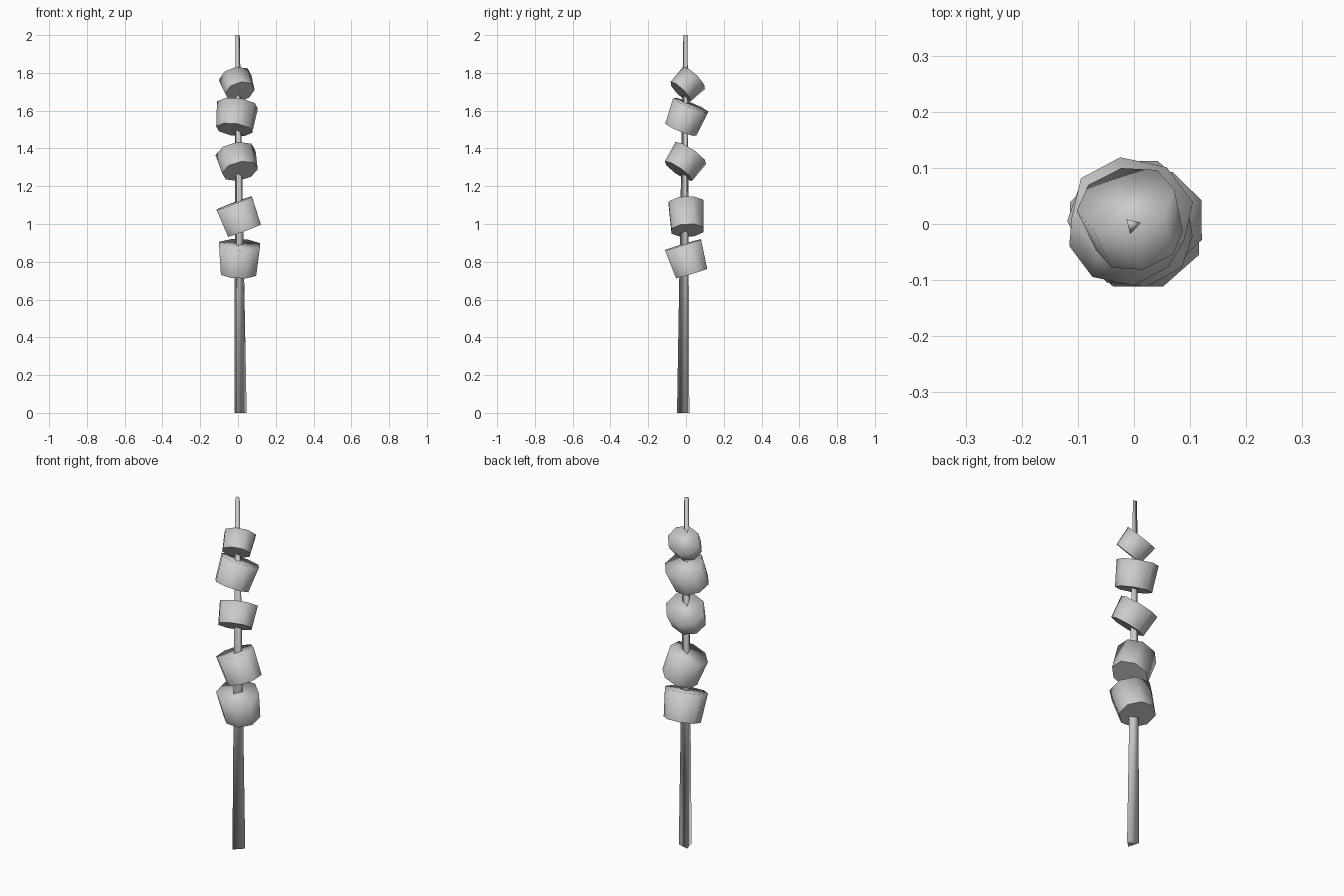
import bpy, bmesh, math
from mathutils import Vector, Matrix

if "Cube" in bpy.data.objects:
    bpy.data.objects.remove(bpy.data.objects["Cube"])

grey = bpy.data.materials.new("plain_grey")
grey.use_nodes = True
colour = (0.6, 0.6, 0.6, 1)
grey.diffuse_color = colour
grey.node_tree.nodes["Principled BSDF"].inputs["Base Color"].default_value = colour


def tapered_prism(name, sides, bottom, top, r_bottom, r_top, turn, squash=1.0, lean=True):
    """Smooth tapered prism running from the bottom centre to the top centre."""
    bottom, top = Vector(bottom), Vector(top)
    axis = top - bottom
    up = Vector((0, 0, 1))
    tilt = up.rotation_difference(axis).to_matrix().to_4x4() if lean else Matrix.Identity(4)
    if not lean:  # keep the ends level and slide the top ring sideways
        tilt[0][2], tilt[1][2] = axis.x / axis.z, axis.y / axis.z
    matrix = (Matrix.Translation((bottom + top) / 2) @ tilt
              @ Matrix.Diagonal((1, squash, 1, 1))
              @ Matrix.Rotation(math.radians(turn), 4, "Z"))
    bm = bmesh.new()
    bmesh.ops.create_cone(bm, cap_ends=True, segments=sides, radius1=r_bottom,
                          radius2=r_top, depth=axis.length if lean else axis.z)
    # Rounded shading over the top, crisp rim around the underside
    for face in bm.faces:
        face.smooth = True
    for face in bm.faces:
        if face.normal.z < -0.9:
            for edge in face.edges:
                edge.smooth = sides == 3
    bm.transform(matrix)
    mesh = bpy.data.meshes.new(name)
    bm.to_mesh(mesh)
    bm.free()
    mesh.materials.append(grey)
    obj = bpy.data.objects.new(name, mesh)
    bpy.context.collection.objects.link(obj)
    return obj


# Three-sided skewer, thinner at the tip
tapered_prism("skewer", 3, (0.008, -0.01, 0), (-0.004, -0.001, 2),
              0.039, 0.0135, 45, lean=False)

# Tilted eight-sided chunks, from the lowest to the highest:
# bottom centre, top centre, bottom radius, top radius, turn
chunks = [
    ((0.003, 0.03, 0.738), (0.008, -0.016, 0.89), 0.101, 0.117, 22.5),
    ((0.034, 0.008, 0.966), (-0.02, 0.0, 1.11), 0.1, 0.108, 22.5),
    ((0.01, -0.04, 1.28), (-0.013, 0.026, 1.376), 0.097, 0.109, 10),
    ((-0.02, -0.027, 1.5), (-0.003, 0.025, 1.63), 0.098, 0.111, 10),
    ((0.01, -0.03, 1.7), (-0.015, 0.042, 1.773), 0.08, 0.09, 10),
]
for number, (low, high, r_low, r_high, turn) in enumerate(chunks, 1):
    tapered_prism(f"chunk_{number}", 8, low, high, r_low, r_high, turn, squash=0.92)
